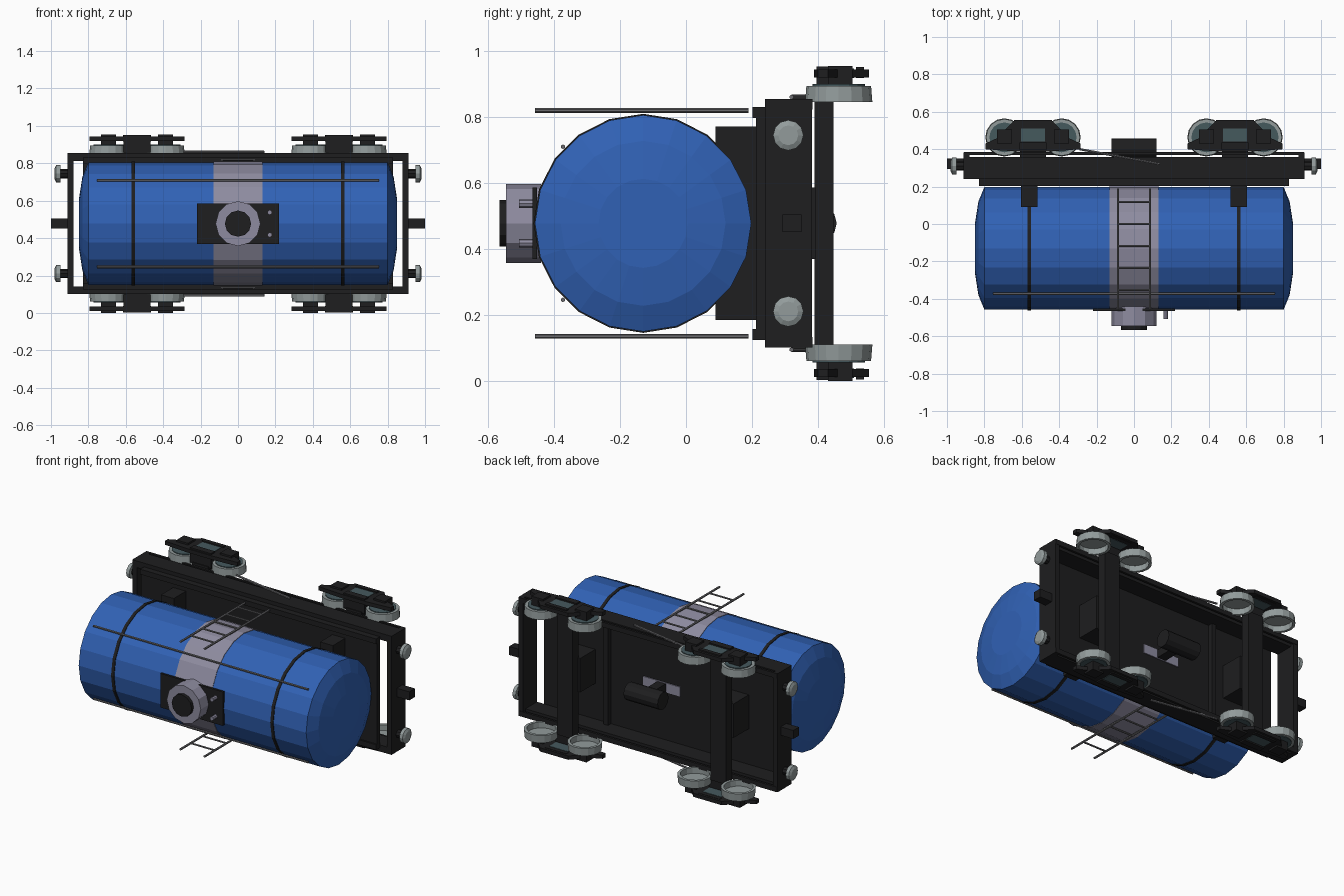
import bpy, bmesh, math
from mathutils import Vector

if "Cube" in bpy.data.objects:
    bpy.data.objects.remove(bpy.data.objects["Cube"])

ZC = 0.4775  # wagon lies on its side: wagon "up" is -y, width runs along z


def mat(name, r, g, b):
    m = bpy.data.materials.new(name)
    m.diffuse_color = (r, g, b, 1)
    m.use_nodes = True
    m.node_tree.nodes["Principled BSDF"].inputs["Base Color"].default_value = m.diffuse_color
    return m


BLUE = mat("tank_blue", 0.03, 0.12, 0.46)
BLACK = mat("frame_black", 0.013, 0.013, 0.014)
LILAC = mat("band_grey", 0.27, 0.26, 0.35)
STEEL = mat("steel", 0.29, 0.33, 0.33)
RAIL = mat("rail_grey", 0.15, 0.15, 0.16)
TEAL = mat("teal_grey", 0.06, 0.1, 0.11)


def finish(name, bm, m):
    bmesh.ops.recalc_face_normals(bm, faces=bm.faces)
    me = bpy.data.meshes.new(name)
    bm.to_mesh(me)
    bm.free()
    me.materials.append(m)
    ob = bpy.data.objects.new(name, me)
    bpy.context.collection.objects.link(ob)
    return ob


def box(name, x, y, z, m):
    bm = bmesh.new()
    for v in bmesh.ops.create_cube(bm, size=1)["verts"]:
        v.co = [r[0] + (c + 0.5) * (r[1] - r[0]) for c, r in zip(v.co, (x, y, z))]
    return finish(name, bm, m)


def lathe(name, prof, n, axis, loc, m, phase=0.0):
    """Revolve (radius, height) points about the x, y or z axis."""
    bm = bmesh.new()
    rings = []
    for r, h in prof:
        ring = []
        for i in range(n):
            a = phase + 2 * math.pi * i / n
            p = (r * math.cos(a), r * math.sin(a))
            c = {"x": (h, *p), "y": (p[0], h, p[1]), "z": (*p, h)}[axis]
            ring.append(bm.verts.new(Vector(c) + Vector(loc)))
        rings.append(ring)
    for a, b in zip(rings, rings[1:]):
        for i in range(n):
            j = (i + 1) % n
            bm.faces.new((a[i], a[j], b[j], b[i]))
    bm.faces.new(rings[0])
    bm.faces.new(rings[-1])
    return finish(name, bm, m)


def rod(name, p, q, r, m, n=6):
    p, q = Vector(p), Vector(q)
    bm = bmesh.new()
    bmesh.ops.create_cone(bm, cap_ends=True, segments=n, radius1=r, radius2=r, depth=(q - p).length)
    rot = (q - p).to_track_quat("Z", "Y").to_matrix().to_4x4()
    bm.transform(rot)
    bmesh.ops.translate(bm, verts=bm.verts, vec=(p + q) / 2)
    return finish(name, bm, m)


def plate(name, pts, z, m):
    """Extrude an xy outline between two z heights."""
    bm = bmesh.new()
    f = bm.faces.new([bm.verts.new((x, y, z[0])) for x, y in pts])
    new = bmesh.ops.extrude_face_region(bm, geom=[f])["geom"]
    bmesh.ops.translate(bm, verts=[v for v in new if isinstance(v, bmesh.types.BMVert)],
                        vec=(0, 0, z[1] - z[0]))
    return finish(name, bm, m)


def zr(s, a, b):
    """z range at offsets a..b from the centre, on side s."""
    return tuple(sorted((ZC + s * a, ZC + s * b)))


def xr(s, a, b):
    return tuple(sorted((s * a, s * b)))


# Tank, centre band and straps
T = (0, -0.13, ZC)
lathe("tank", [(0.135, -0.85), (0.25, -0.832), (0.328, -0.80), (0.328, 0.80), (0.25, 0.832),
               (0.135, 0.85)], 20, "x", T, BLUE)
lathe("tank_band", [(0.331, -0.132), (0.331, 0.132)], 20, "x", T, LILAC)
for s in (-1, 1):
    lathe("tank_strap", [(0.332, -0.01), (0.332, 0.01)], 20, "x", (s * 0.56, -0.13, ZC), BLACK)
    box("saddle", (s * 0.56 - 0.045, s * 0.56 + 0.045), (0.09, 0.23), zr(1, -0.293, 0.293), BLACK)

# Hatch platform, dome, lid and vents
box("hatch_plate", (-0.22, 0.22), (-0.466, -0.452), zr(1, -0.108, 0.108), BLACK)
lathe("dome", [(0.12, -0.545), (0.12, -0.44)], 12, "y", (0, 0, ZC), LILAC)
lathe("dome_lid", [(0.07, -0.566), (0.07, -0.54)], 12, "y", (0, 0, ZC), BLACK)
for s in (-1, 1):
    rod("vent_pipe", (0.17, -0.507, ZC + s * 0.06), (0.17, -0.455, ZC + s * 0.06), 0.013, LILAC, 8)

# Handrails and ladders on both sides
for s in (-1, 1):
    z = ZC + s * 0.232
    rod("handrail", (-0.755, -0.373, z), (0.755, -0.373, z), 0.007, RAIL)
    z = ZC + s * 0.342
    for x in (-0.085, 0.085):
        rod("ladder_rail", (x, -0.457, z), (x, 0.19, z), 0.007, RAIL)
    for i in range(5):
        y = 0.118 - i * 0.118
        rod("ladder_rung", (-0.085, y, z), (0.085, y, z), 0.006, RAIL)

# Underframe
box("deck", (-0.83, 0.83), (0.212, 0.24), zr(1, -0.35, 0.35), BLACK)
box("tank_outlet", (-0.13, 0.13), (0.19, 0.246), zr(1, -0.03, 0.03), LILAC)
for s in (-1, 1):
    box("deck_edge", (-0.83, 0.83), (0.202, 0.24), zr(s, 0.32, 0.353), BLACK)
    box("side_sill", (-0.91, 0.91), (0.24, 0.357), zr(s, 0.335, 0.377), BLACK)
    box("lower_rail", (-0.91, 0.91), (0.37, 0.384), zr(s, 0.345, 0.377), BLACK)
    box("end_beam", xr(s, 0.88, 0.912), (0.24, 0.382), zr(1, -0.377, 0.377), BLACK)
    box("cross_member", xr(s, 0.36, 0.39), (0.24, 0.27), zr(1, -0.335, 0.335), BLACK)
    rod("brake_rod", (-0.29, 0.40, ZC + s * 0.383), (0.14, 0.32, ZC + s * 0.383), 0.007, RAIL)
lathe("air_tank", [(0.055, -0.12), (0.055, 0.12)], 12, "x", (0, 0.402, ZC), BLACK)
box("air_tank_bracket", (-0.03, 0.03), (0.24, 0.37), zr(1, -0.025, 0.025), BLACK)

# Couplers and buffers at each end
for s in (-1, 1):
    box("coupler", xr(s, 0.90, 1.0), (0.293, 0.35), zr(1, -0.027, 0.027), BLACK)
    for t in (-1, 1):
        z = ZC + t * 0.267
        rod("buffer_stem", (s * 0.905, 0.31, z), (s * 0.955, 0.31, z), 0.025, BLACK, 8)
        lathe("buffer_head", [(0.046, s * 0.95), (0.046, s * 0.972), (0.03, s * 0.98)], 12, "x",
              (0, 0.31, z), STEEL)

# Bogies: bolster, pivot, side frames, axle boxes and wheels
half = [(0.09, 0.388), (0.255, 0.40), (0.255, 0.43), (0.19, 0.46), (0.10, 0.555)]
for s in (-1, 1):
    c = s * 0.54
    box("bolster", (c - 0.055, c + 0.055), (0.39, 0.447), zr(1, -0.388, 0.388), BLACK)
    box("bogie_pivot", (c - 0.07, c + 0.07), (0.24, 0.392), zr(1, -0.108, 0.108), BLACK)
    for t in (-1, 1):
        pts = [(c + x, y) for x, y in half] + [(c - x, y) for x, y in reversed(half)]
        plate("bogie_side_frame", pts, zr(t, 0.442, 0.466), BLACK)
        box("bolster_end", (c - 0.073, c + 0.073), (0.395, 0.435), zr(t, 0.38, 0.475), BLACK)
        box("spring_cap", (c - 0.075, c + 0.075), (0.515, 0.54), zr(t, 0.44, 0.474), BLACK)
        box("spring_panel", (c - 0.065, c + 0.065), (0.44, 0.51), zr(t, 0.44, 0.469), TEAL)
        for u in (-1, 1):
            w = c + u * 0.153
            box("axle_box", (w - 0.04, w + 0.04), (0.43, 0.505), zr(t, 0.41, 0.4775), BLACK)
            lathe("wheel", [(0.085, t * 0.405), (0.085, t * 0.368), (0.102, t * 0.368),
                            (0.098, t * 0.417), (0.08, t * 0.417)], 16, "z", (w, 0.463, ZC), STEEL)
            lathe("wheel_hub", [(0.08, t * 0.41), (0.08, t * 0.422)], 16, "z", (w, 0.463, ZC), TEAL)
